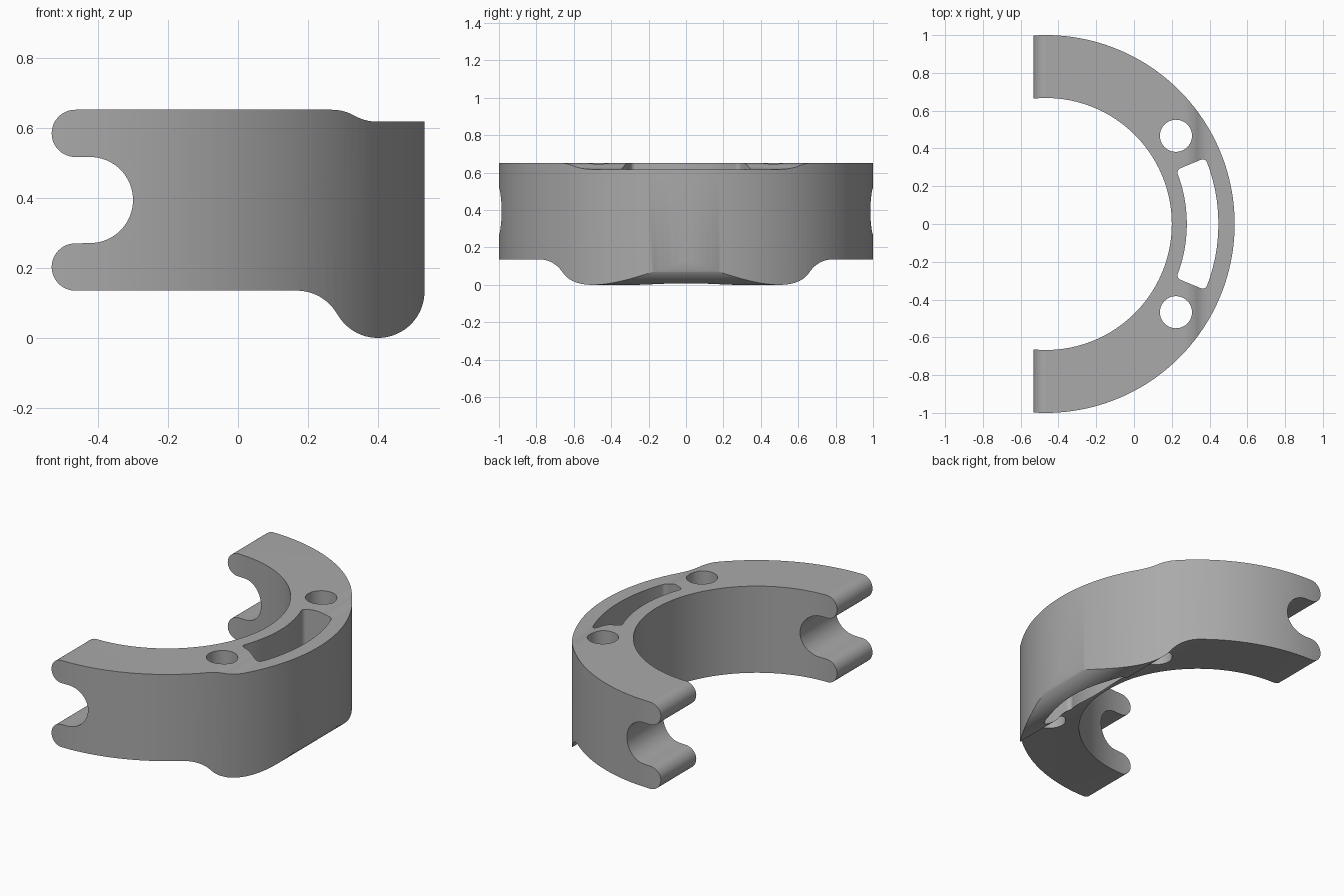
import bpy, bmesh
from math import sin, cos, radians
from mathutils import Vector

cube = bpy.data.objects.get("Cube")
if cube:
    bpy.data.objects.remove(cube, do_unlink=True)

CX = -0.467            # x of the ring axis
BOTTOM, TOP = 0.135, 0.652
LIP = (TOP - 0.517) / 2


def arc(cx, cy, r, a, b, n):
    """Points of an arc from angle a to b in degrees."""
    angles = [radians(a + (b - a) * i / n) for i in range(n + 1)]
    return [(cx + r * cos(t), cy + r * sin(t)) for t in angles]


def prism(name, points, start, depth, bevel=0):
    """Extrude a closed profile along depth, rounding its corners if asked."""
    bm = bmesh.new()
    face = bm.faces.new([bm.verts.new(Vector(start(p))) for p in points])
    new = bmesh.ops.extrude_face_region(bm, geom=[face])["geom"]
    bmesh.ops.translate(bm, vec=depth, verts=[g for g in new if isinstance(g, bmesh.types.BMVert)])
    bmesh.ops.recalc_face_normals(bm, faces=bm.faces)
    if bevel:
        way = Vector(depth).normalized()
        corners = [e for e in bm.edges if e.calc_face_angle() > radians(45)
                   and abs((e.verts[0].co - e.verts[1].co).normalized().dot(way)) > 0.9]
        bmesh.ops.bevel(bm, geom=corners, offset=bevel, segments=6, profile=0.5, affect='EDGES')
    mesh = bpy.data.meshes.new(name)
    bm.to_mesh(mesh)
    bm.free()
    obj = bpy.data.objects.new(name, mesh)
    bpy.context.collection.objects.link(obj)
    return obj


def upright(name, points, bevel=0):
    return prism(name, points, lambda p: (p[0], p[1], -0.2), (0, 0, 1.2), bevel)


def combine(target, cutter, operation):
    mod = target.modifiers.new(cutter.name, 'BOOLEAN')
    mod.operation, mod.object, mod.solver = operation, cutter, 'EXACT'
    bpy.context.view_layer.objects.active = target
    bpy.ops.object.modifier_apply(modifier=mod.name)
    bpy.data.objects.remove(cutter, do_unlink=True)


# Half ring, a little longer than needed at both ends
clamp = upright("half_ring_clamp",
                arc(CX, 0, 1, -100, 100, 100) + arc(CX, 0, 0.667, 100, -100, 100))

# Side outline: stepped top, rounded foot, lipped ends with a round notch
outline = (arc(0.268, TOP - 0.133, 0.133, 90, 61, 8)
           + arc(0.398, 0.751, 0.133, 241, 270, 8)
           + [(0.56, 0.618), (0.56, 0.133)]
           + arc(0.4, 0.133, 0.133, 0, -150, 40)
           + arc(0.168, BOTTOM - 0.133, 0.133, 29, 90, 16)
           + arc(-0.465, BOTTOM + LIP, LIP, 270, 90, 24)
           + arc(-0.423, 0.394, 0.123, -90, 90, 32)
           + arc(-0.465, TOP - LIP, LIP, 270, 90, 24))
side = prism("side_outline", outline, lambda p: (p[0], -1.2, p[1]), (0, 2.4, 0))
combine(clamp, side, 'INTERSECT')

# Pair of bolt holes
for s in (-1, 1):
    hole = upright("bolt_hole", arc(0.222, s * 0.467, 0.085, 0, 352.5, 47))
    combine(clamp, hole, 'DIFFERENCE')

# Curved slot with rounded corners
slot = upright("slot", arc(CX, 0, 0.914, -22.5, 22.5, 12) + arc(CX, 0, 0.747, 22.5, -22.5, 12), 0.024)
combine(clamp, slot, 'DIFFERENCE')

# Plain grey finish
grey = bpy.data.materials.new("plain_grey")
grey.use_nodes = True
color = (0.4, 0.4, 0.4, 1)
grey.diffuse_color = color
grey.node_tree.nodes["Principled BSDF"].inputs["Base Color"].default_value = color
clamp.data.materials.clear()
clamp.data.materials.append(grey)

bpy.ops.object.select_all(action='DESELECT')
clamp.select_set(True)
bpy.context.view_layer.objects.active = clamp
bpy.ops.object.shade_smooth_by_angle(angle=radians(30))
